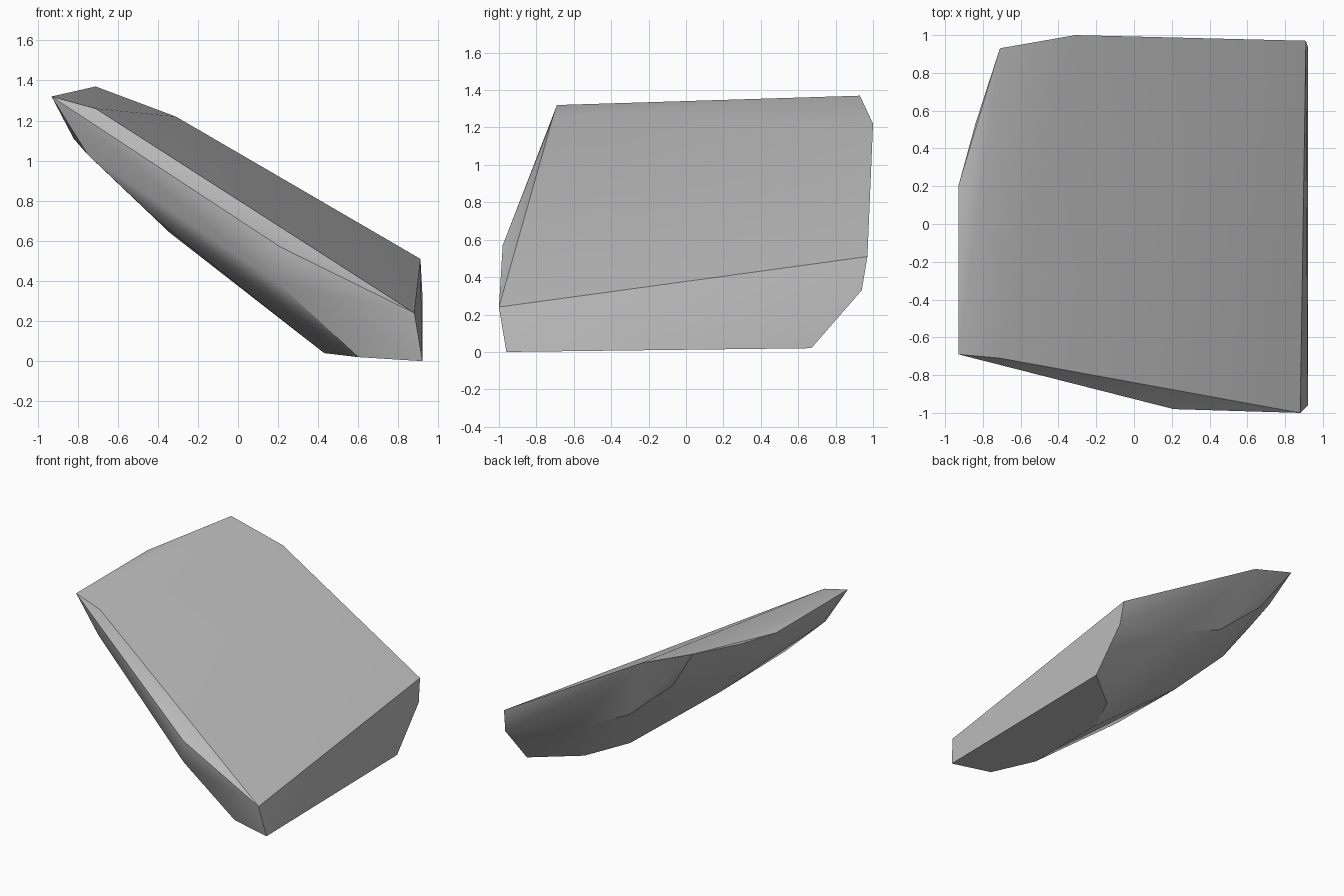
import bpy
import bmesh
import math

# Remove the default cube if present
default_cube = bpy.data.objects.get("Cube")
if default_cube:
    bpy.data.objects.remove(default_cube, do_unlink=True)


def make_material(name, colour):
    """Flat single-colour material for viewport and render."""
    material = bpy.data.materials.new(name)
    material.use_nodes = True
    material.diffuse_color = colour
    shader = next(n for n in material.node_tree.nodes if n.type == "BSDF_PRINCIPLED")
    shader.inputs["Base Color"].default_value = colour
    return material


def hull_object(name, outlines, material, sharp_angle):
    """Wrap a convex skin around a set of corner outlines."""
    mesh = bpy.data.meshes.new(name)
    bm = bmesh.new()
    for outline in outlines:
        for corner in outline:
            bm.verts.new(corner)
    hull = bmesh.ops.convex_hull(bm, input=bm.verts[:])
    leftovers = set(hull["geom_interior"]) | set(hull["geom_unused"])
    loose = [g for g in leftovers if isinstance(g, bmesh.types.BMVert)]
    bmesh.ops.delete(bm, geom=loose, context="VERTS")
    bmesh.ops.recalc_face_normals(bm, faces=bm.faces[:])
    bm.to_mesh(mesh)
    bm.free()
    mesh.materials.append(material)

    obj = bpy.data.objects.new(name, mesh)
    bpy.context.collection.objects.link(obj)
    bpy.ops.object.select_all(action="DESELECT")
    obj.select_set(True)
    bpy.context.view_layer.objects.active = obj
    bpy.ops.object.shade_smooth_by_angle(angle=sharp_angle)
    return obj


# Rim of the broad sloping top
top_rim = [
    (-.93, -.69, 1.32), (-.71, -.71, 1.26), (.88, -1, .24), (.91, .97, .51),
    (-.31, 1, 1.22), (-.71, .93, 1.37), (-.84, .53, 1.33), (-.93, .2, 1.32),
]
# Belt of corners around the thick sides
side_belt = [
    (.21, -.98, .57), (.2, -.96, .39), (.92, .94, .33),
    (.39, .91, .47), (-.1, .85, .7), (-.48, .85, 1.03),
]
# Small flat foot
foot = [
    (.92, -.96, 0), (.6, -.9, .02), (.43, -.6, .04),
    (.43, .08, .04), (.6, .41, .02), (.92, .67, .02),
]
# Rounded underside
underside = [
    (-.34, .06, .64), (-.4, -.67, .7), (-.75, -.67, 1.03),
    (-.82, -.57, 1.11), (-.6, .29, .91),
]

stone_grey = make_material("stone_grey", (.5, .5, .5, 1))
hull_object("rock_slab", [top_rim, side_belt, foot, underside],
            stone_grey, math.radians(30))
